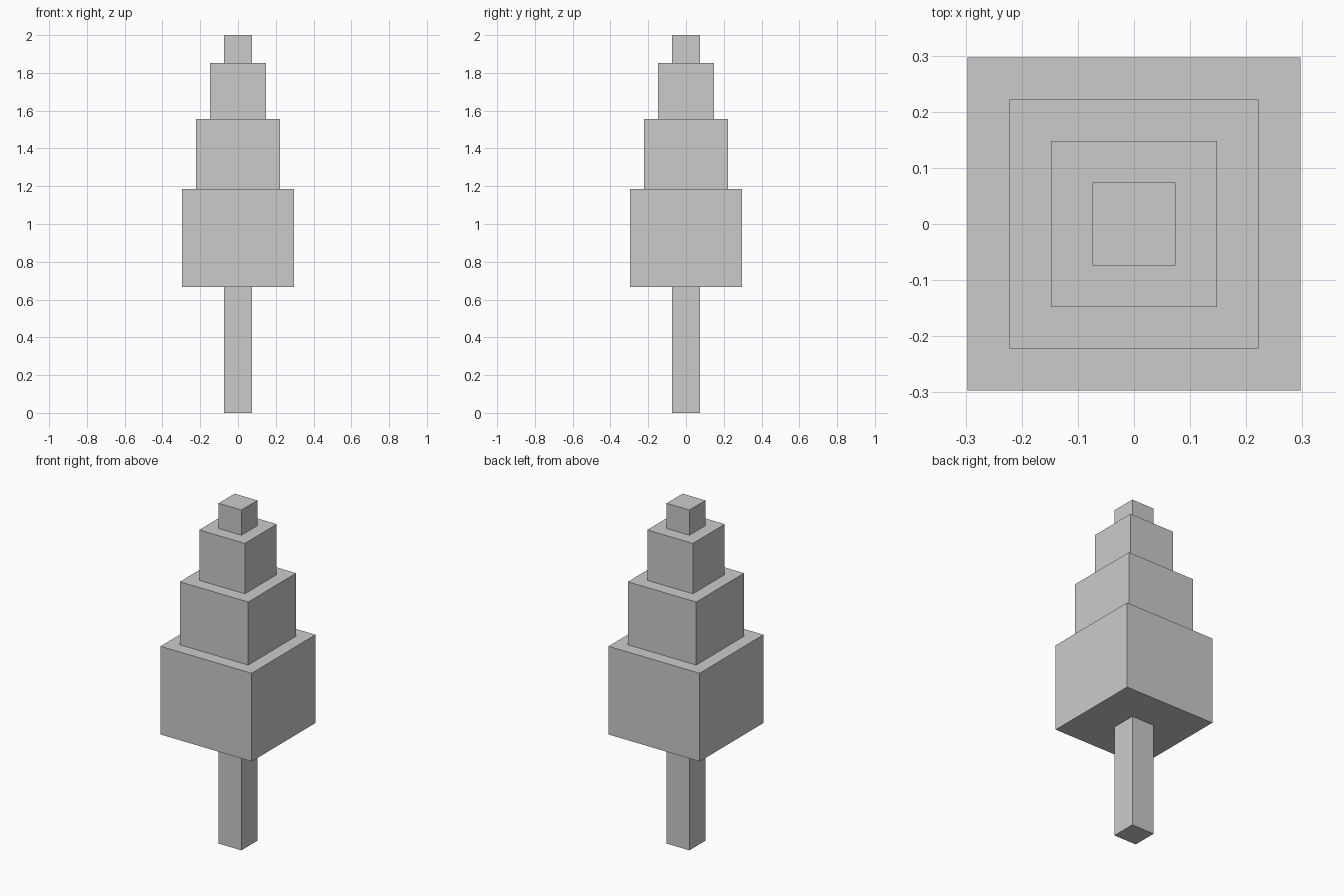
import bpy

if "Cube" in bpy.data.objects:
    bpy.data.objects.remove(bpy.data.objects["Cube"])

U = 2 / 27  # grid unit: the tree is 27 units tall


def block(name, half_width, bottom, top):
    """Square block centred on the z axis, sizes in grid units."""
    bpy.ops.mesh.primitive_cube_add(size=1, location=(0, 0, (bottom + top) / 2 * U))
    ob = bpy.context.object
    ob.name = name
    ob.scale = (2 * half_width * U, 2 * half_width * U, (top - bottom) * U)
    bpy.ops.object.transform_apply(location=False, rotation=False, scale=True)
    return ob


# Trunk, then foliage tiers from the widest up to the tip
block("trunk", 1, 0, 9)
block("foliage_lower", 4, 9, 16)
block("foliage_middle", 3, 16, 21)
block("foliage_upper", 2, 21, 25)
block("foliage_tip", 1, 25, 27)
